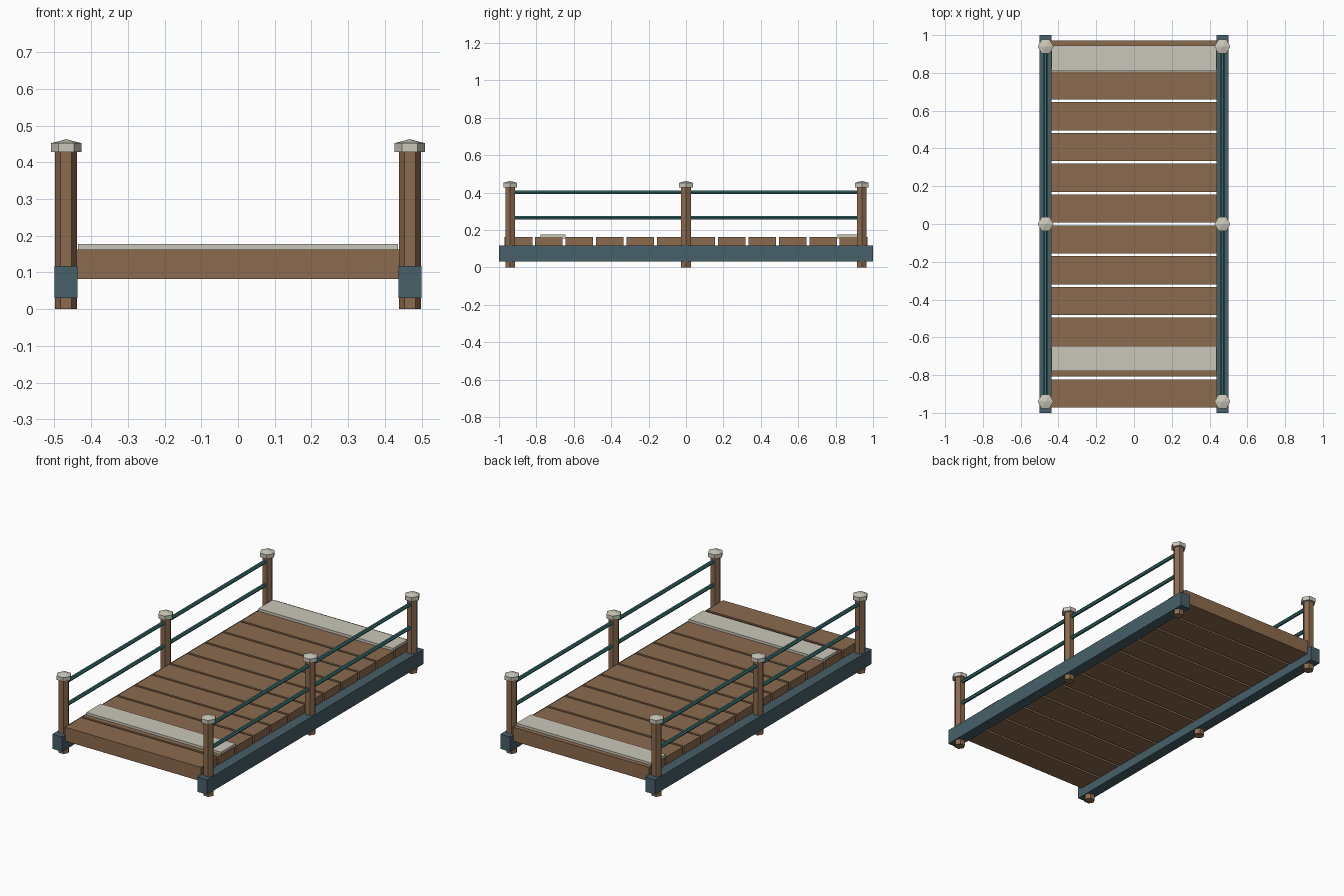
import bpy
import bmesh
import math
from mathutils import Matrix, Vector

cube = bpy.data.objects.get("Cube")
if cube:
    bpy.data.objects.remove(cube, do_unlink=True)


def material(name, rgb):
    mat = bpy.data.materials.new(name)
    mat.use_nodes = True
    color = (*rgb, 1.0)
    mat.diffuse_color = color
    mat.node_tree.nodes["Principled BSDF"].inputs["Base Color"].default_value = color
    return mat


WOOD = material("brown wood", (0.26, 0.147, 0.077))
STEEL = material("slate blue steel", (0.062, 0.115, 0.14))
TEAL = material("teal metal", (0.036, 0.16, 0.155))
STONE = material("pale stone", (0.59, 0.57, 0.48))


def finish(name, bm, mat):
    mesh = bpy.data.meshes.new(name)
    bmesh.ops.recalc_face_normals(bm, faces=bm.faces)
    bm.to_mesh(mesh)
    bm.free()
    mesh.materials.append(mat)
    obj = bpy.data.objects.new(name, mesh)
    bpy.context.collection.objects.link(obj)
    return obj


def box(name, low, high, mat):
    low, high = Vector(low), Vector(high)
    bm = bmesh.new()
    bmesh.ops.create_cube(bm, size=1.0, matrix=Matrix.Translation((low + high) / 2)
                          @ Matrix.Diagonal((*(high - low), 1)))
    return finish(name, bm, mat)


def add_prism(bm, base, height, r1, r2, turn=Matrix.Identity(4)):
    """Six-sided prism or cone with corners on the x axis, rising from base."""
    place = Matrix.Translation(base) @ turn @ Matrix.Translation((0, 0, height / 2))
    spin = Matrix.Rotation(math.radians(30), 4, "Z")
    made = bmesh.ops.create_cone(bm, cap_ends=True, segments=6, radius1=r1, radius2=r2,
                                 depth=height)["verts"]
    # Turn the section so that its corners point along x
    if any(abs(v.co.x) < 1e-5 for v in made if v.co.xy.length > 1e-5):
        bmesh.ops.transform(bm, matrix=spin, verts=made)
    bmesh.ops.transform(bm, matrix=place, verts=made)


RAIL_X = 0.468
POST_Y = 0.94

# Deck planks
PITCH = 0.163
for i in range(12):
    y = (i - 5.5) * PITCH
    box(f"deck_plank_{i + 1}", (-0.44, y - 0.0745, 0.082), (0.44, y + 0.0745, 0.163), WOOD)

# Pale tread strips across the deck
for name, y in (("front_tread_strip", -0.712), ("back_tread_strip", 0.877)):
    box(name, (-0.436, y - 0.067, 0.155), (0.436, y + 0.067, 0.177), STONE)

for side, s in (("left", 1), ("right", -1)):
    # Side beam
    xs = sorted((s * 0.437, s * 0.5))
    box(f"{side}_beam", (xs[0], -1, 0.031), (xs[1], 1, 0.117), STEEL)

    # Posts with faceted caps
    for place, y in (("front", -POST_Y), ("middle", 0), ("back", POST_Y)):
        bm = bmesh.new()
        add_prism(bm, (s * RAIL_X, y, 0), 0.435, 0.03, 0.03)
        finish(f"{side}_{place}_post", bm, WOOD)

        bm = bmesh.new()
        add_prism(bm, (s * RAIL_X, y, 0.428), 0.024, 0.042, 0.042)
        add_prism(bm, (s * RAIL_X, y, 0.452), 0.011, 0.042, 0)
        bmesh.ops.remove_doubles(bm, verts=bm.verts, dist=0.0005)
        # Drop the hidden face between rim and peak
        inner = [f for f in bm.faces if len(f.verts) == 6
                 and abs(f.calc_center_median().z - 0.452) < 0.001]
        bmesh.ops.delete(bm, geom=inner, context="FACES_ONLY")
        finish(f"{side}_{place}_post_cap", bm, STONE)

    # Handrails running along the side
    along_y = Matrix.Rotation(math.radians(-90), 4, "X")
    for place, z in (("lower", 0.266), ("upper", 0.402)):
        bm = bmesh.new()
        add_prism(bm, (s * RAIL_X, -POST_Y, z), 2 * POST_Y, 0.011, 0.011, along_y)
        finish(f"{side}_{place}_rail", bm, TEAL)
